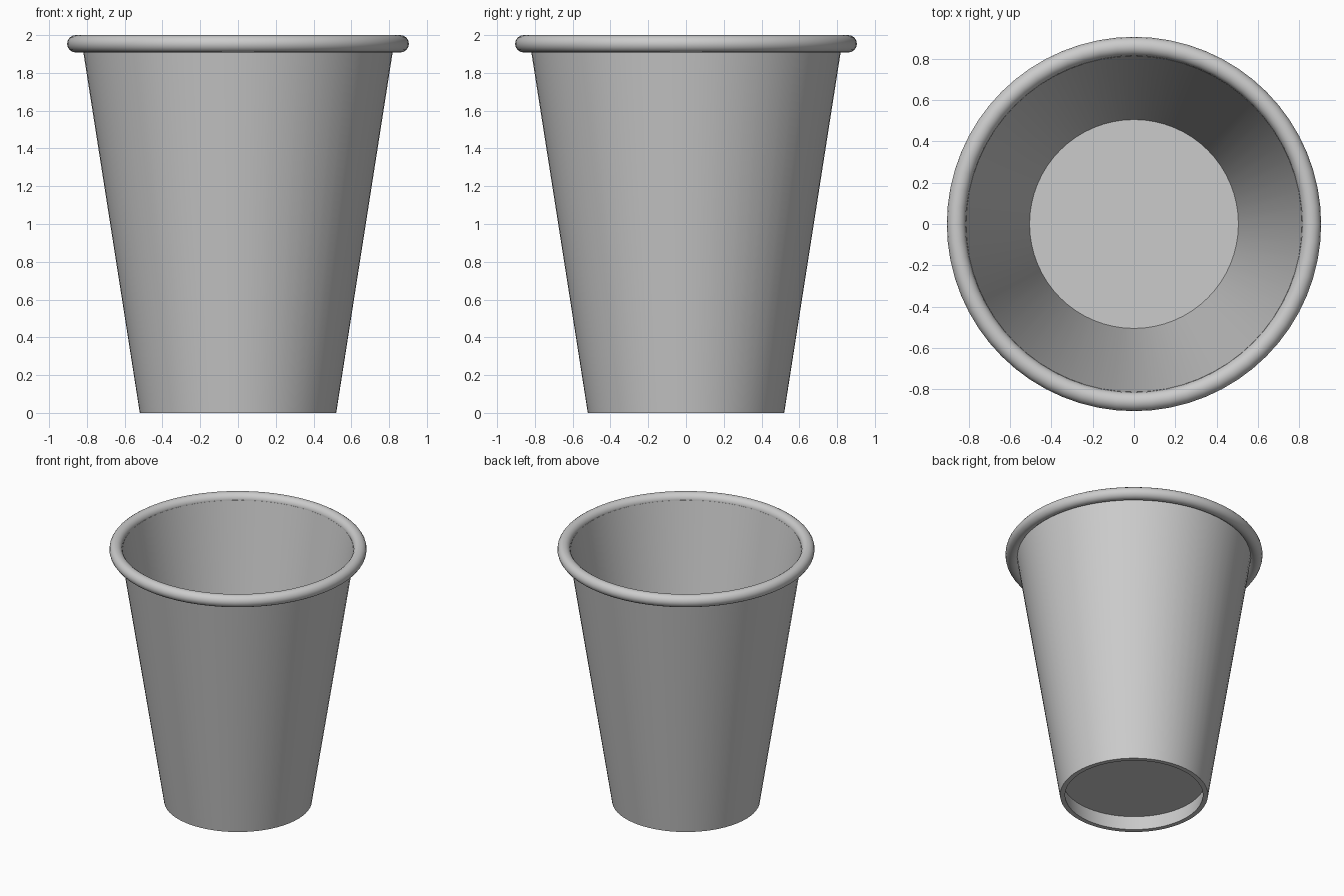
import bpy, bmesh, math
from mathutils import Matrix

SEGMENTS = 64

cube = bpy.data.objects.get("Cube")
if cube:
    bpy.data.objects.remove(cube, do_unlink=True)

grey = bpy.data.materials.new("plain grey")
grey.use_nodes = True
colour = (0.6, 0.6, 0.6, 1)
grey.diffuse_color = colour
grey.node_tree.nodes["Principled BSDF"].inputs["Base Color"].default_value = colour


def lathe(name, profile, closed=False):
    """Turn a (radius, height) profile around the z axis."""
    bm = bmesh.new()
    verts = [bm.verts.new((r, 0, z)) for r, z in profile]
    pairs = list(zip(verts, verts[1:]))
    if closed:
        pairs.append((verts[-1], verts[0]))
    edges = [bm.edges.new(p) for p in pairs]
    bmesh.ops.spin(bm, geom=verts + edges, cent=(0, 0, 0), axis=(0, 0, 1),
                   angle=math.tau, steps=SEGMENTS)
    bmesh.ops.remove_doubles(bm, verts=bm.verts, dist=0.0005)
    bmesh.ops.recalc_face_normals(bm, faces=bm.faces)
    mesh = bpy.data.meshes.new(name)
    bm.to_mesh(mesh)
    bm.free()
    mesh.materials.append(grey)
    obj = bpy.data.objects.new(name, mesh)
    bpy.context.collection.objects.link(obj)
    bpy.ops.object.select_all(action="DESELECT")
    obj.select_set(True)
    bpy.context.view_layer.objects.active = obj
    bpy.ops.object.shade_smooth_by_angle(angle=math.radians(35))
    return obj


# Tapered wall with raised floor and recessed underside
lathe("cup_body", [
    (0, 0.135), (0.505, 0.135),      # floor
    (0.812, 1.955), (0.826, 1.955),  # inner wall and lip
    (0.52, 0), (0.485, 0),           # outer wall and foot ring
    (0.503, 0.115), (0, 0.115),      # recess under the floor
])

# Rolled rim
rim_radius, roll, sides = 0.859, 0.046, 16
lathe("rolled_rim", [
    (rim_radius + roll * math.cos(math.tau * i / sides),
     2 - roll + roll * math.sin(math.tau * i / sides))
    for i in range(sides)
], closed=True)
